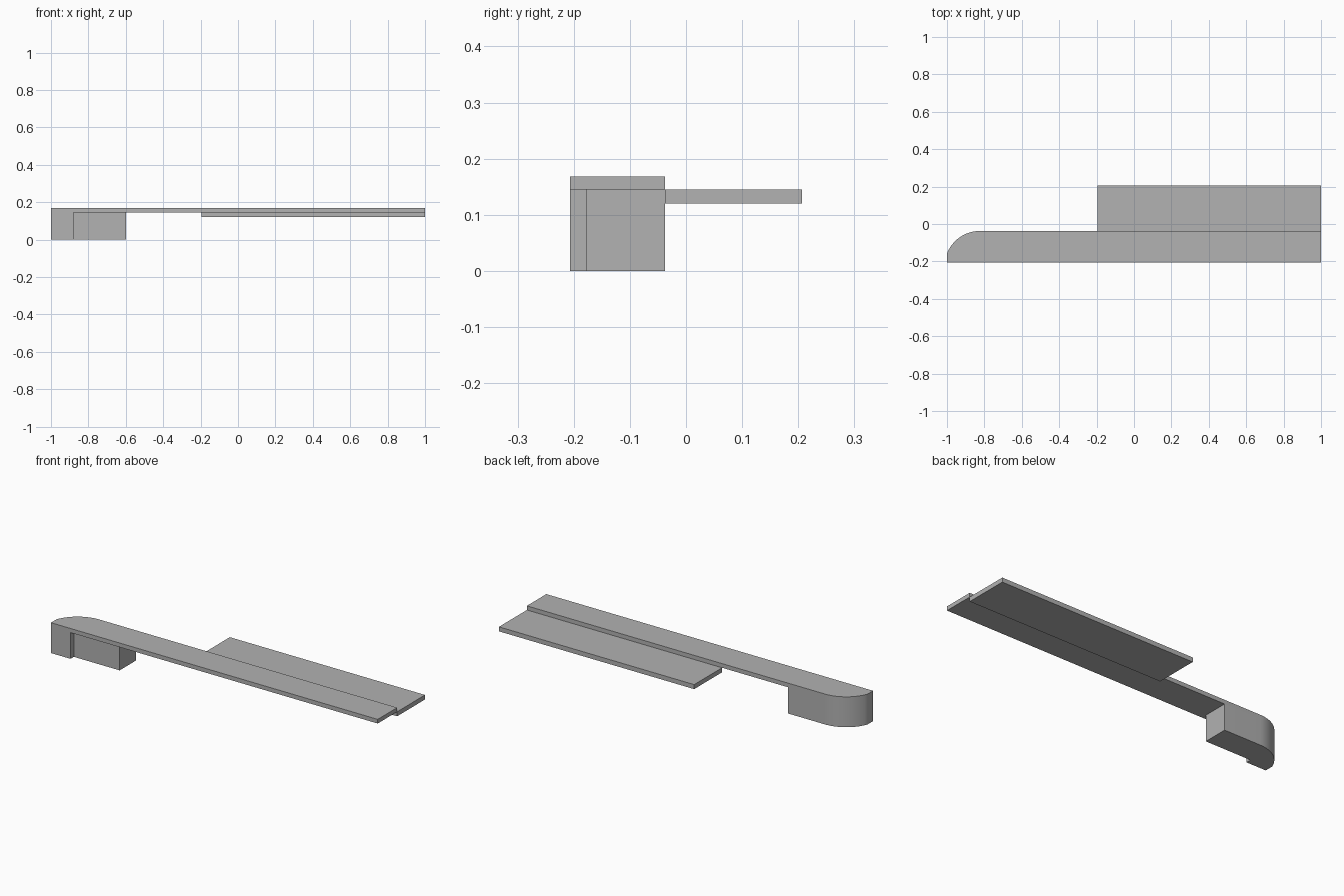
import bpy
import bmesh
import math

cube = bpy.data.objects.get("Cube")
if cube:
    bpy.data.objects.remove(cube, do_unlink=True)

grey = bpy.data.materials.new("plain grey")
grey.use_nodes = True
colour = (0.445, 0.445, 0.445, 1)
grey.diffuse_color = colour
grey.node_tree.nodes["Principled BSDF"].inputs["Base Color"].default_value = colour

FRONT, RECESS, EDGE, BACK = -0.207, -0.178, -0.037, 0.207
SHELF_Z, PLATE_Z, TOP = 0.12, 0.145, 0.168


def extrude(name, outline, z0, z1):
    """Extrude a counter-clockwise plan outline from z0 to z1."""
    bm = bmesh.new()
    face = bm.faces.new([bm.verts.new((x, y, z0)) for x, y in outline])
    result = bmesh.ops.extrude_face_region(bm, geom=[face], use_keep_orig=True)
    verts = [v for v in result["geom"] if isinstance(v, bmesh.types.BMVert)]
    bmesh.ops.translate(bm, verts=verts, vec=(0, 0, z1 - z0))
    bmesh.ops.recalc_face_normals(bm, faces=bm.faces)
    mesh = bpy.data.meshes.new(name)
    bm.to_mesh(mesh)
    bm.free()
    mesh.materials.append(grey)
    obj = bpy.data.objects.new(name, mesh)
    bpy.context.collection.objects.link(obj)
    bpy.ops.object.select_all(action="DESELECT")
    obj.select_set(True)
    bpy.context.view_layer.objects.active = obj
    bpy.ops.object.shade_smooth_by_angle(angle=math.radians(25))
    return obj


# Rounded back corner shared by the top plate and the end block
radius, run, steps = 0.19, 0.177, 16
sweep = math.asin(run / radius)
corner = []
for i in range(steps + 1):
    a = sweep * i / steps
    corner.append((-1 + run - radius * math.sin(a),
                   EDGE - radius + radius * math.cos(a)))

# Long top plate
extrude("top_plate", [(-1, FRONT), (1, FRONT), (1, EDGE)] + corner, PLATE_Z, TOP)

# End block with a recessed front beside its full-depth end
extrude("end_block",
        [(-1, FRONT), (-0.88, FRONT), (-0.88, RECESS), (-0.6, RECESS),
         (-0.6, EDGE)] + corner, 0, PLATE_Z)

# Lower shelf behind the plate
extrude("rear_shelf", [(-0.195, EDGE), (1, EDGE), (1, BACK), (-0.195, BACK)],
        SHELF_Z, PLATE_Z)
